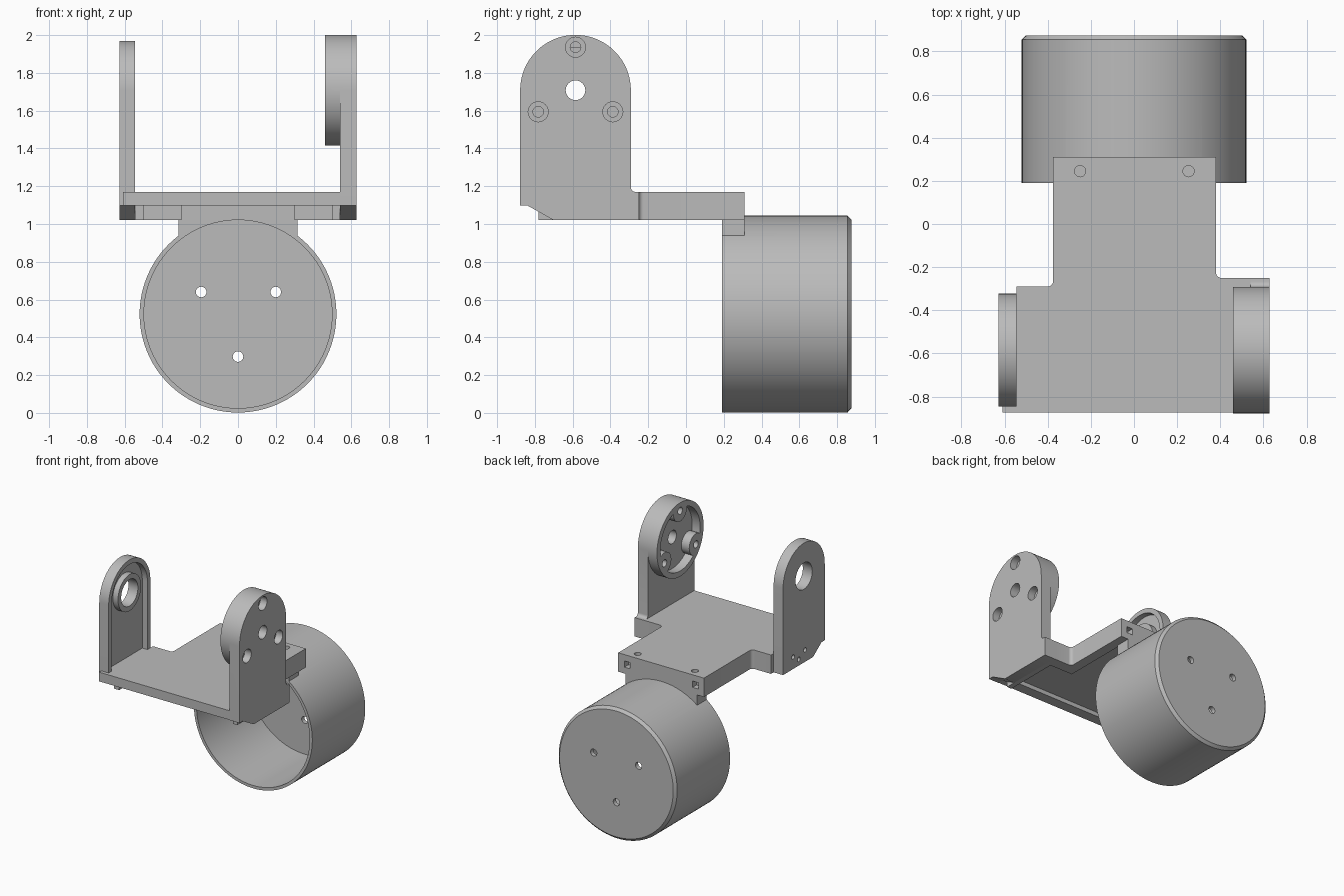
import bpy, bmesh
from math import sin, cos, pi, radians

if "Cube" in bpy.data.objects:
    bpy.data.objects.remove(bpy.data.objects["Cube"])

grey = bpy.data.materials.new("matte grey")
grey.use_nodes = True
grey.diffuse_color = (0.5, 0.5, 0.5, 1)
grey.node_tree.nodes["Principled BSDF"].inputs["Base Color"].default_value = (0.5, 0.5, 0.5, 1)


def prism(name, pts, axis, lo, hi, end_scale=1.0, centre=(0, 0)):
    """Extrude a 2D outline along an axis; the far end may be scaled."""
    place = {"x": lambda a, b, c: (c, a, b),
             "y": lambda a, b, c: (a, c, b),
             "z": lambda a, b, c: (a, b, c)}[axis]
    bm = bmesh.new()
    ca, cb = centre
    near = [bm.verts.new(place(a, b, lo)) for a, b in pts]
    far = [bm.verts.new(place(ca + (a - ca) * end_scale, cb + (b - cb) * end_scale, hi))
           for a, b in pts]
    bm.faces.new(near)
    bm.faces.new(far)
    for i in range(len(pts)):
        j = (i + 1) % len(pts)
        bm.faces.new((near[i], near[j], far[j], far[i]))
    bmesh.ops.recalc_face_normals(bm, faces=bm.faces)
    mesh = bpy.data.meshes.new(name)
    bm.to_mesh(mesh)
    bm.free()
    mesh.materials.append(grey)
    ob = bpy.data.objects.new(name, mesh)
    bpy.context.collection.objects.link(ob)
    return ob


def arc(a, b, r, start=0, end=360, n=64):
    steps = n if end - start == 360 else n + 1
    return [(a + r * cos(radians(start + (end - start) * i / n)),
             b + r * sin(radians(start + (end - start) * i / n))) for i in range(steps)]


def rod(axis, a, b, r, lo, hi, n=64):
    return prism("cutter", arc(a, b, r, n=n), axis, lo, hi)


def box(x0, x1, y0, y1, z0, z1):
    return prism("cutter", [(x0, y0), (x1, y0), (x1, y1), (x0, y1)], "z", z0, z1)


def combine(ob, others, operation="DIFFERENCE"):
    """Apply booleans and discard the helper objects."""
    for other in others:
        mod = ob.modifiers.new("bool", "BOOLEAN")
        mod.operation, mod.object, mod.solver = operation, other, "EXACT"
        bpy.context.view_layer.update()
        graph = bpy.context.evaluated_depsgraph_get()
        mesh = bpy.data.meshes.new_from_object(ob.evaluated_get(graph))
        ob.modifiers.clear()
        ob.data = mesh
        bpy.data.objects.remove(other)


# Round cup, open at the front, with a chamfered back and a saddle neck
CZ, R = 0.523, 0.521
cup = prism("motor_cup", arc(0, CZ, R, n=96), "y", 0.19, 0.855)
combine(cup, [prism("chamfer", arc(0, CZ, R, n=96), "y", 0.855, 0.875, 0.96, (0, CZ)),
              box(-0.315, 0.315, 0.19, 0.31, 0.85, 1.06)], "UNION")
combine(cup, [rod("y", 0, CZ, 0.498, 0.1, 0.84, 96)]
        + [rod("y", x, z, 0.028, 0.8, 0.9, 24) for x, z in ((-0.195, 0.64), (0.2, 0.64), (0, 0.298))])

# Base plate: stepped outline with rounded inner corners
outline = ([(-0.61, -0.875), (0.54, -0.875), (0.54, -0.25)]
           + arc(0.405, -0.225, 0.025, 270, 180, 6)
           + [(0.38, 0.31), (-0.375, 0.31)]
           + arc(-0.4, -0.265, 0.025, 0, -90, 6)
           + [(-0.545, -0.29), (-0.545, -0.84), (-0.61, -0.84)])
plate = prism("base_plate", outline, "z", 1.02, 1.17)
combine(plate, [box(-0.7, 0.7, -0.95, -0.78, 0.95, 1.097),
                box(-0.5, 0.5, -0.79, -0.34, 0.95, 1.13),
                box(-0.3, 0.3, -0.4, 0.19, 0.95, 1.13)]
        + [rod("z", x, 0.245, 0.026, 0.95, 1.2, 24) for x in (-0.25, 0.253)]
        + [box(x - 0.025, x + 0.025, 0.26, 0.35, 1.07, 1.12) for x in (-0.3, 0.3)])

# Shared pivot of both arms
PY, PZ = -0.585, 1.708


def arm_outline(r, back=None):
    foot = [(PY - r, PZ), (PY - r, 1.097), (PY - r + 0.04, 1.097), (-0.70, 1.02)]
    foot += [(back, 1.02), (back, 1.17)] + arc(PY + r + 0.025, 1.195, 0.025, 270, 180, 6) \
        if back else [(PY + r, 1.02)]
    return foot + arc(PY, PZ, r, 0, 180, 48)[:-1]


# Drive arm with a raised round mount, three screw bosses and a centre hole
screws = [(PY + 0.228 * cos(radians(a)), PZ + 0.228 * sin(radians(a))) for a in (90, 210, 330)]
drive = prism("drive_arm", arm_outline(0.293, -0.25), "x", 0.54, 0.628)
mount = prism("drive_mount", arc(PY, PZ, 0.293, n=96), "x", 0.46, 0.54)
pocket = rod("x", PY, PZ, 0.25, 0.4, 0.53)
combine(pocket, [rod("x", y, z, 0.085, 0.3, 0.6, 32) for y, z in screws])
combine(mount, [pocket])
combine(drive, [mount], "UNION")
combine(drive, [rod("x", PY, PZ, 0.052, 0.4, 0.7, 32)])
for y, z in screws:
    combine(drive, [rod("x", y, z, 0.028, 0.4, 0.7, 24), rod("x", y, z, 0.053, 0.57, 0.7, 32)])

# Idler arm: thin web with a rim on the inner face and a bearing ring
idler = prism("idler_arm", arm_outline(0.262), "x", -0.628, -0.545)
inner = [(PY - 0.225, 1.17), (PY + 0.225, 1.17)] + arc(PY, PZ, 0.225, 0, 180, 48)
recess = prism("cutter", inner, "x", -0.59, -0.5)
combine(recess, [rod("x", PY, PZ, 0.145, -0.7, -0.4)])
combine(idler, [recess, rod("x", PY, PZ, 0.105, -0.7, -0.5)])
combine(idler, [rod("x", y, z, 0.018, -0.7, -0.6, 20)
                for y, z in ((-0.45, 1.115), (-0.52, 1.07), (-0.6, 1.115))])

# Smooth the round walls and keep hard edges
for ob in (cup, plate, drive, idler):
    bpy.ops.object.select_all(action="DESELECT")
    ob.select_set(True)
    bpy.context.view_layer.objects.active = ob
    bpy.ops.object.shade_smooth_by_angle(angle=radians(30))
